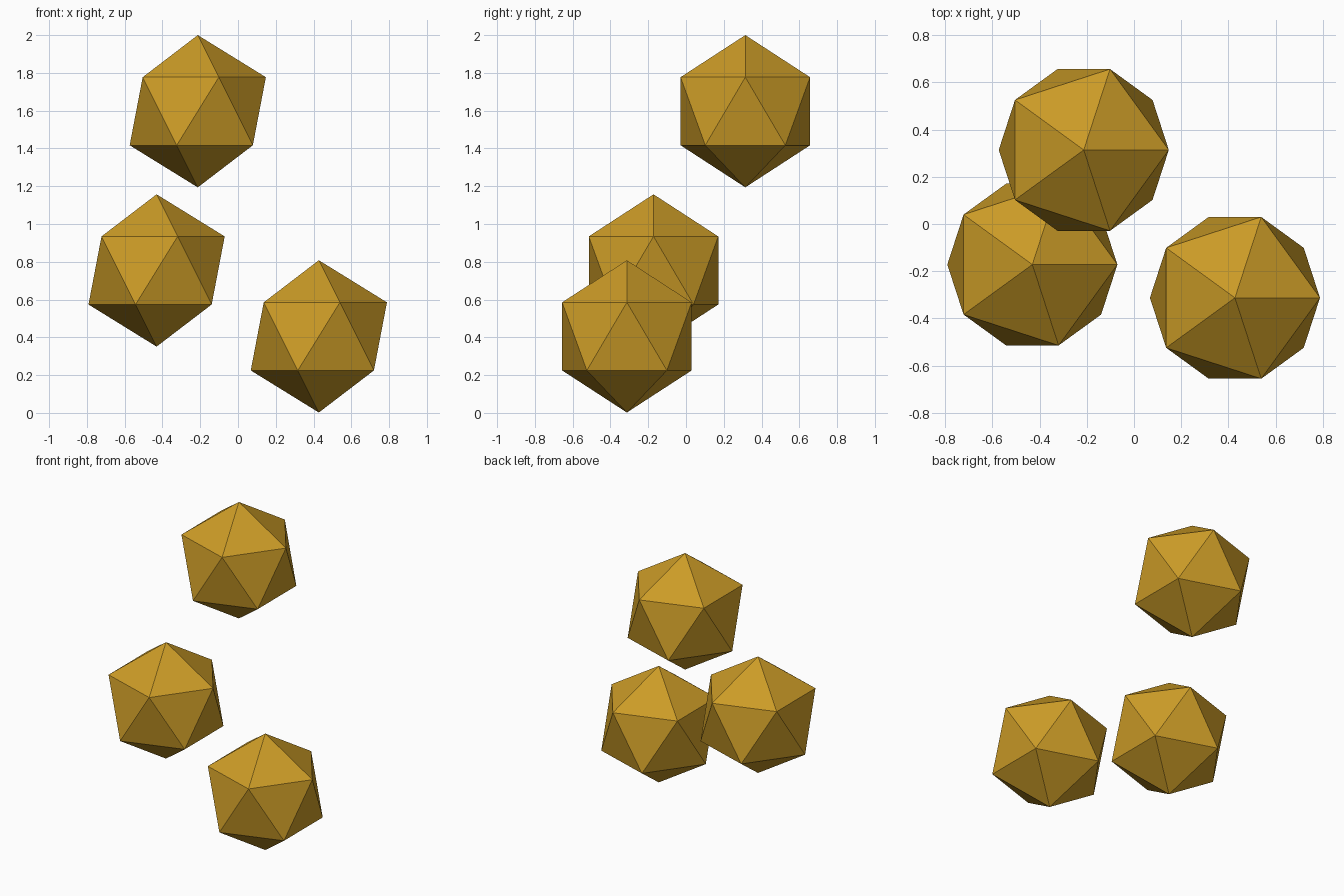
import bpy

if "Cube" in bpy.data.objects:
    bpy.data.objects.remove(bpy.data.objects["Cube"])

RADIUS = 0.403

# Shared amber material
amber = bpy.data.materials.new("amber")
amber.diffuse_color = (0.60, 0.33, 0.02, 1)
amber.use_nodes = True
amber.node_tree.nodes["Principled BSDF"].inputs["Base Color"].default_value = amber.diffuse_color


def gem(name, centre):
    """Flat-faced icosahedron standing on one vertex."""
    bpy.ops.mesh.primitive_ico_sphere_add(subdivisions=1, radius=RADIUS, location=centre)
    obj = bpy.context.object
    obj.name = name
    obj.data.materials.append(amber)
    return obj


# Three floating twenty-sided gems
gem("upper_gem", (-0.213, 0.314, 1.597))
gem("middle_gem", (-0.431, -0.172, 0.754))
gem("lower_gem", (0.428, -0.313, 0.405))
